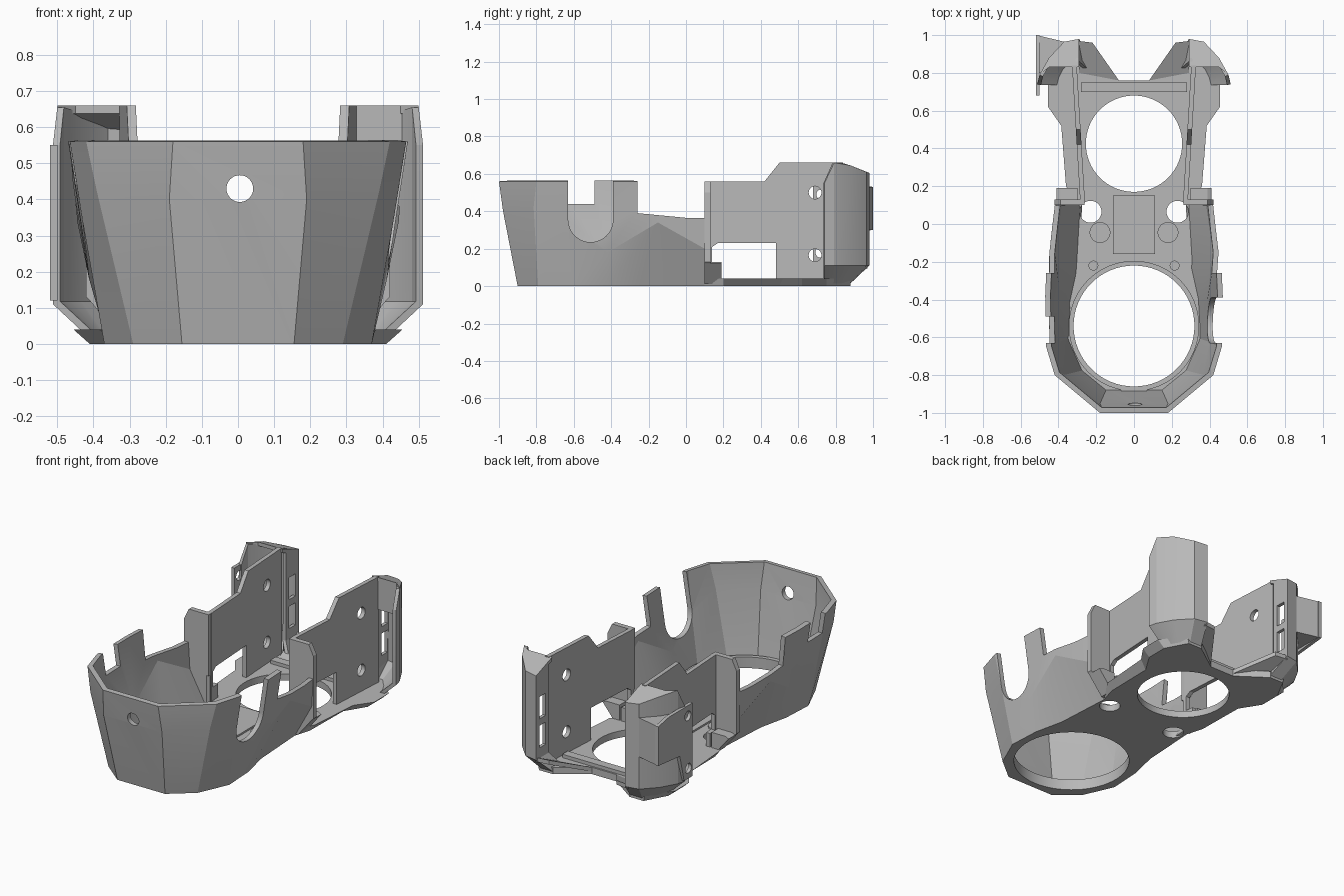
import bpy, bmesh, math

cube = bpy.data.objects.get("Cube")
if cube:
    bpy.data.objects.remove(cube, do_unlink=True)

grey = bpy.data.materials.new("plain_grey")
grey.use_nodes = True
grey.diffuse_color = (0.48, 0.48, 0.48, 1)
grey.node_tree.nodes["Principled BSDF"].inputs["Base Color"].default_value = (0.48, 0.48, 0.48, 1)


def make(name, verts, faces, fix=True):
    """Mesh object from points and faces."""
    bm = bmesh.new()
    vs = [bm.verts.new(v) for v in verts]
    for f in faces:
        bm.faces.new([vs[i] for i in f])
    if fix:
        bmesh.ops.recalc_face_normals(bm, faces=bm.faces)
    me = bpy.data.meshes.new(name)
    bm.to_mesh(me)
    bm.free()
    me.materials.append(grey)
    ob = bpy.data.objects.new(name, me)
    bpy.context.collection.objects.link(ob)
    return ob


def strips(n, rows, closed):
    """Quads joining stacked rows of n points."""
    return [(r * n + i, r * n + (i + 1) % n, (r + 1) * n + (i + 1) % n, (r + 1) * n + i)
            for r in range(rows - 1) for i in range(n if closed else n - 1)]


def slab(name, lower, upper):
    """Closed solid between two matching outlines of 3D points."""
    n = len(lower)
    return make(name, lower + upper, strips(n, 2, True) + [tuple(range(n)), tuple(range(n, 2 * n))])


def prism(name, axis, pts, a, b):
    """Extrude a flat outline along an axis from a to b."""
    place = {"x": lambda u, v, w: (w, u, v), "y": lambda u, v, w: (u, w, v),
             "z": lambda u, v, w: (u, v, w)}[axis]
    return slab(name, [place(u, v, a) for u, v in pts], [place(u, v, b) for u, v in pts])


def disc(u, v, r, n=32):
    return [(u + r * math.cos(math.tau * i / n), v + r * math.sin(math.tau * i / n)) for i in range(n)]


def rect(u0, u1, v0, v1):
    return [(u0, v0), (u1, v0), (u1, v1), (u0, v1)]


def drop(pts, dz):
    return [(x, y, z - dz) for x, y, z in pts]


def bake(ob):
    """Apply the modifiers of an object."""
    dg = bpy.context.evaluated_depsgraph_get()
    me = bpy.data.meshes.new_from_object(ob.evaluated_get(dg))
    ob.modifiers.clear()
    ob.data = me


def thicken(ob, t):
    m = ob.modifiers.new("shell", "SOLIDIFY")
    m.thickness, m.offset, m.use_even_offset = t, -1, True
    bake(ob)


def cut(ob, *outlines):
    """Subtract prisms given as (axis, outline, from, to)."""
    for o in outlines:
        c = prism("cutter", *o)
        c.hide_render = True
        m = ob.modifiers.new("cut", "BOOLEAN")
        m.operation, m.solver, m.object = "DIFFERENCE", "EXACT", c
        bake(ob)
        bpy.data.objects.remove(c, do_unlink=True)


def mirror(ob, name):
    me = ob.data.copy()
    for v in me.vertices:
        v.co.x *= -1
    me.flip_normals()
    bpy.context.collection.objects.link(bpy.data.objects.new(name, me))


def both_sides(half):
    """Left-to-right path from its right half."""
    return [(-p[0], *p[1:]) for p in reversed(half)] + list(half)


# front cowl: three outlines stacked into a faceted open shell
low = [(.155, -.9), (.29, -.79), (.37, -.61), (.36, -.42), (.32, -.24), (.30, .1)]
mid = [(.19, -.978, .40), (.39, -.815, .42), (.43, -.63, .34),
       (.412, -.42, .18), (.445, -.15, .34), (.41, .1, .2)]
top = [(.18, -1), (.42, -.8), (.465, -.65), (.47, -.38), (.46, -.15), (.43, .1)]
rows = [both_sides(h) for h in ([(*p, 0) for p in low], mid, [(*p, .56) for p in top])]
cowl = make("front_cowl", sum(rows, []), strips(12, 3, False), fix=False)
thicken(cowl, .028)
cut(cowl,
    ("x", [(-.26, .39), (0, .365), (.2, .365), (.2, .7), (-.26, .7)], -.6, .6),
    ("x", rect(-.63, -.39, .35, .7), .25, .6),
    ("x", disc(-.51, .355, .12), .25, .6),
    ("x", rect(-.63, -.49, .44, .7), -.6, -.25),
    ("y", disc(.005, .43, .037), -1.1, -.8))

# base plate with flared rear rim
rear_low = [(.33, .2), (.335, .5), (.41, .62), (.41, .75), (.34, .88), (.25, .88), (.08, .76)]
rear_top = [(.36, .2), (.385, .52), (.455, .62), (.455, .75), (.35, .88), (.25, .88), (.08, .76)]
base = slab("base_plate", *[[(x, y, z) for x, y in both_sides(low + r)]
                            for r, z in ((rear_low, 0), (rear_top, .04))])
fan_holes = [("z", disc(0, -.54, .32, 64), -.1, .2), ("z", disc(0, .425, .255, 64), -.1, .2)]
screw_holes = [("z", disc(s * .23, .065, .058), -.1, .2) for s in (-1, 1)]
cut(base, *fan_holes, *screw_holes)

# raised lip around the front opening, and middle pad
lip = prism("front_opening_lip", "z", disc(0, -.54, .345, 64), .03, .065)
cut(lip, fan_holes[0])
prism("middle_pad", "z", rect(-.11, .11, -.16, .15), .03, .05)
prism("rear_ledge", "z", rect(-.28, .28, .7, .75), .03, .06)
prism("front_tab", "z", rect(-.07, .07, -.89, -.87), .03, .06)
for s, side in ((1, "left"), (-1, "right")):
    prism(side + "_boss", "z", disc(s * .18, -.045, .055), .03, .05)
    prism(side + "_small_boss", "z", disc(s * .215, -.22, .026), .03, .06)

# rear side wall, angled slightly outward
wall = prism("left_side_wall", "x", [(.125, .02), (.84, .02), (.84, .66), (.5, .66), (.42, .56), (.125, .56)],
             .26, .285)
for v in wall.data.vertices:
    v.co.x += .06 * (v.co.y - .12)
cut(wall,
    ("x", [(.19, .04), (.48, .04), (.48, .23), (.17, .23), (.14, .21), (.14, .12), (.19, .12)], .2, .4),
    ("x", disc(.69, .5, .034), .2, .4),
    ("x", disc(.69, .165, .034), .2, .4))
mirror(wall, "right_side_wall")

# flange joining the wall to the cowl, with a low foot behind it
flange = prism("left_flange", "y",
               [(.262, .02), (.31, .02), (.42, .13), (.42, .5), (.39, .56), (.262, .56)], .1, .13)
foot_block = prism("left_flange_foot", "y", [(.30, .01), (.32, .01), (.41, .12), (.39, .13), (.30, .13)], .1, .19)
for part, name in ((flange, "right_flange"), (foot_block, "right_flange_foot")):
    cut(part, screw_holes[1])
    mirror(part, name)

# rear corner housing: hooked shell with tapered foot
plan = [(.512, .74), (.5, .79), (.45, .88), (.37, .965), (.29, .98), (.29, .86)]
foot = [(.41, .74), (.40, .78), (.38, .82), (.33, .88), (.25, .88), (.22, .80)]
rim = [.55, .655, .64, .605, .6, .65]
ridge = [(x, y, z) for (x, y), z in zip(plan, rim)]
housing = make("left_rear_housing",
               [(x, y, .015) for x, y in foot] + [(x, y, .11) for x, y in plan] + ridge,
               strips(6, 3, False), fix=False)
thicken(housing, .02)
cut(housing,
    ("x", rect(.89, .95, .17, .3), .25, .33),
    ("x", rect(.89, .95, .34, .47), .25, .33))
mirror(housing, "right_rear_housing")

# sloping cap over the housing
cap_top = [(x, y, z + .005) for x, y, z in ridge[1:5]] + [(.29, .83, .66), (.45, .83, .66)]
cap = slab("left_housing_cap", drop(cap_top, .022), cap_top)
mirror(cap, "right_housing_cap")

# panel closing the upper part of one housing
prism("left_housing_panel", "y", rect(.32, .465, .47, .65), .832, .85)

# sloping flaps at the back of the base
flap_top = [(.08, .76, .04), (.22, .96, .12), (.30, .97, .12), (.29, .80, .04)]
flap = slab("left_rear_flap", drop(flap_top, .025), flap_top)
mirror(flap, "right_rear_flap")

# mounting ear on one side only
ear = prism("right_mounting_ear", "x",
            [(.68, .12), (.76, .12), (.8, .28), (1, .3), (1, .53), (.9, .55), (.68, .55)], -.52, -.5)
cut(ear, ("x", disc(.725, .49, .028), -.6, -.4), ("x", disc(.72, .18, .028), -.6, -.4))
prism("right_ear_bridge", "z", [(-.515, 1), (-.37, .965), (-.45, .88), (-.49, .8), (-.515, .8)], .3, .53)

# smooth shading with sharp edges kept
for ob in bpy.context.scene.objects:
    ob.select_set(ob.type == "MESH")
bpy.context.view_layer.objects.active = cowl
bpy.ops.object.shade_smooth_by_angle(angle=math.radians(15))
